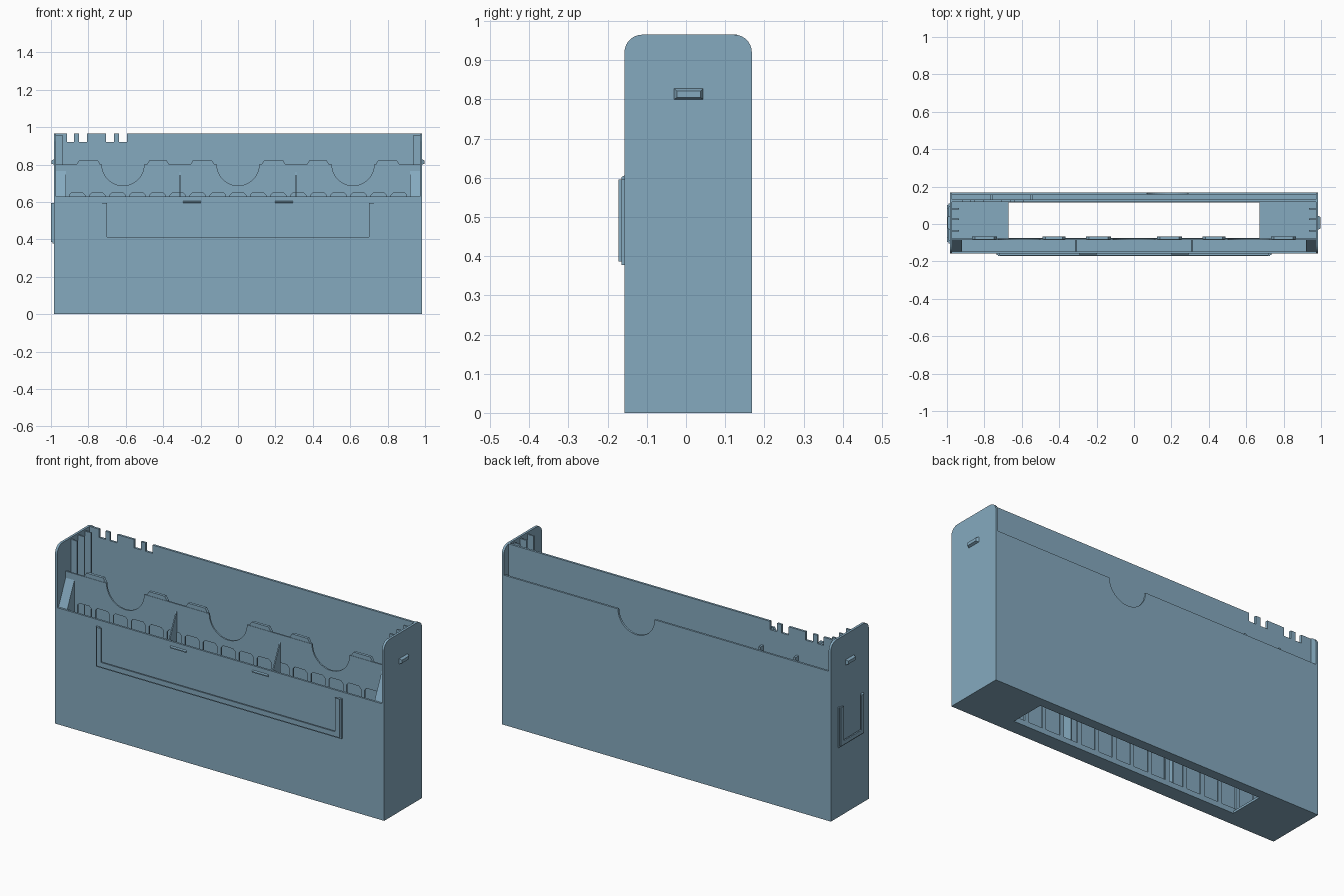
import bpy, bmesh, math

if "Cube" in bpy.data.objects:
    bpy.data.objects.remove(bpy.data.objects["Cube"])

mat = bpy.data.materials.new("slate blue")
mat.diffuse_color = (0.235, 0.40, 0.52, 1)
mat.use_nodes = True
mat.node_tree.nodes["Principled BSDF"].inputs["Base Color"].default_value = mat.diffuse_color

AXES = {"x": lambda a, b, d: (d, a, b),   # outline in (y, z)
        "y": lambda a, b, d: (a, d, b),   # outline in (x, z)
        "z": lambda a, b, d: (a, b, d)}   # outline in (x, y)


def make(name, solids):
    """Join several extruded outlines (axis, points, start, end) into one object."""
    bm = bmesh.new()
    for axis, pts, d0, d1 in solids:
        f = AXES[axis]
        lo = [bm.verts.new(f(a, b, d0)) for a, b in pts]
        hi = [bm.verts.new(f(a, b, d1)) for a, b in pts]
        bm.faces.new(lo)
        bm.faces.new(hi[::-1])
        for i in range(len(pts)):
            j = (i + 1) % len(pts)
            bm.faces.new((lo[i], hi[i], hi[j], lo[j]))
    bmesh.ops.recalc_face_normals(bm, faces=bm.faces)
    me = bpy.data.meshes.new(name)
    bm.to_mesh(me)
    bm.free()
    me.materials.append(mat)
    ob = bpy.data.objects.new(name, me)
    bpy.context.collection.objects.link(ob)
    return ob


def rect(a0, a1, b0, b1):
    return [(a0, b0), (a1, b0), (a1, b1), (a0, b1)]


def box(x0, x1, y0, y1, z0, z1):
    return ("z", rect(x0, x1, y0, y1), z0, z1)


def arc(cx, cz, r, a0, a1, n):
    return [(cx + r * math.cos(math.radians(a0 + (a1 - a0) * i / n)),
             cz + r * math.sin(math.radians(a0 + (a1 - a0) * i / n))) for i in range(n + 1)]


X, XI = 0.985, 0.972        # outer and inner half width
Y0, Y1 = -0.157, 0.168      # front and back
FY, BY = -0.146, 0.157      # inner faces of front and back walls
TOP = 0.965

# Side walls with rounded upper corners
side = [(Y0, 0), (Y1, 0)] + arc(Y1 - .045, TOP - .045, .045, 0, 90, 10) \
    + arc(Y0 + .045, TOP - .045, .045, 90, 180, 10)
for s, n in ((-1, "left"), (1, "right")):
    make(n + "_wall", [("x", side, s * XI, s * X)])
    # Guide ribs inside the walls
    make(n + "_ribs", [box(min(s * .935, s * XI), max(s * .935, s * XI), y - .004, y + .004, .012, .955)
                       for y in (-.036, .025, .082)])
    # Catch on the outside, tapered to the tip
    catch = make(n + "_catch", [box(min(s * X, s * .998), max(s * X, s * .998), -.03, .044, .80, .828)])
    for v in catch.data.vertices:
        if abs(v.co.x) > .99:
            v.co.y = .007 + (v.co.y - .007) * .82
            v.co.z = .812 + (v.co.z - .812) * .6
    # Sloped end block of the front trough
    make(n + "_end_block", [("x", [(FY, .012), (-.085, .012), (-.085, .765), (FY, .63)], s * .92, s * XI)])

# Front wall
make("front_wall", [box(-XI, XI, Y0, FY, 0, .63)])

# Back wall with a finger notch
make("back_wall", [("y", [(-XI, 0), (XI, 0), (XI, .81)] + arc(.18, .81, .11, 0, -180, 24)
                    + [(-XI, .81)], BY, Y1)])

# Floor around its rectangular opening
make("floor", [box(-XI, XI, FY, -.075, 0, .012), box(-XI, XI, .115, BY, 0, .012),
               box(-XI, -.67, -.075, .115, 0, .012), box(.67, XI, -.075, .115, 0, .012)])

# Tall inner back panel with comb notches in its top edge
comb = [(-XI, .012), (XI, .012), (XI, TOP)]
for a, b in ((-.594, -.636), (-.663, -.706), (-.807, -.85), (-.877, -.914)):
    comb += [(a, TOP), (a, .92), (b, .92), (b, TOP)]
comb.append((-XI, TOP))
make("inner_back_panel", [("y", comb, .118, .13)])
make("gap_spacers", [box(x - .006, x + .006, .13, BY, .012, .825) for x in (-.76, -.55)])

# Inner front panel: scalloped top, tabs, and a row of tall slots
PY0, PY1 = -.085, -.077
scallop = [(-XI, .648), (XI, .648), (XI, .80)]
for cx in (.615, 0, -.615):
    scallop += arc(cx, .80, .113, 0, -180, 24)
scallop.append((-XI, .80))
parts = [("y", scallop, PY0, PY1), box(-XI, XI, PY0, PY1, .012, .03)]
pitch, n = .1075, 17
edges = [-XI] + [(i - (n - 1) / 2) * pitch + d for i in range(n) for d in (-.042, .042)] + [XI]
for a, b in zip(edges[::2], edges[1::2]):
    parts.append(("y", [(a, .03), (b, .03), (b, .636), (b + (.012 if b < XI else 0), .648),
                        (a - (.012 if a > -XI else 0), .648), (a, .636)], PY0, PY1))
for s in (-1, 1):
    for a, b in ((.123, .257), (.365, .49), (.733, .866)):
        parts.append(("y", [(s * a, .795), (s * b, .795), (s * (b - .016), .822),
                            (s * (a + .016), .822)], -.083, -.068))
make("slotted_front_panel", parts)

# Triangular dividers in the trough
make("trough_dividers", [("x", [(FY, .012), (PY0, .012), (PY0, .76), (FY, .63)], x - .003, x + .003)
                         for x in (-.31, .31)])


def holder(axis, c, w, base, tip, lip_in):
    """Three-sided label frame: outer chamfered rails carrying a wider thin lip."""
    mid = base + (tip - base) * .5
    z0, z1 = .378, .595

    def u(o, t):
        return [(c - w + o, z1), (c - w + o, z0 + o), (c + w - o, z0 + o), (c + w - o, z1),
                (c + w - t, z1), (c + w - t, z0 + t), (c - w + t, z0 + t), (c - w + t, z1)]
    return [(axis, u(0, .018), base, mid), (axis, u(.008, lip_in), mid, tip)]


# Label holders on the front and the left side
make("front_label_holder", holder("y", 0, .735, Y0, -.172, .034))
make("side_label_holder", holder("x", .003, .106, -X, -1.0, .03))
make("label_clips", [("x", [(Y0, .594), (-.164, .596), (-.164, .602), (Y0, .606)], s * .198, s * .293)
                     for s in (-1, 1)])
